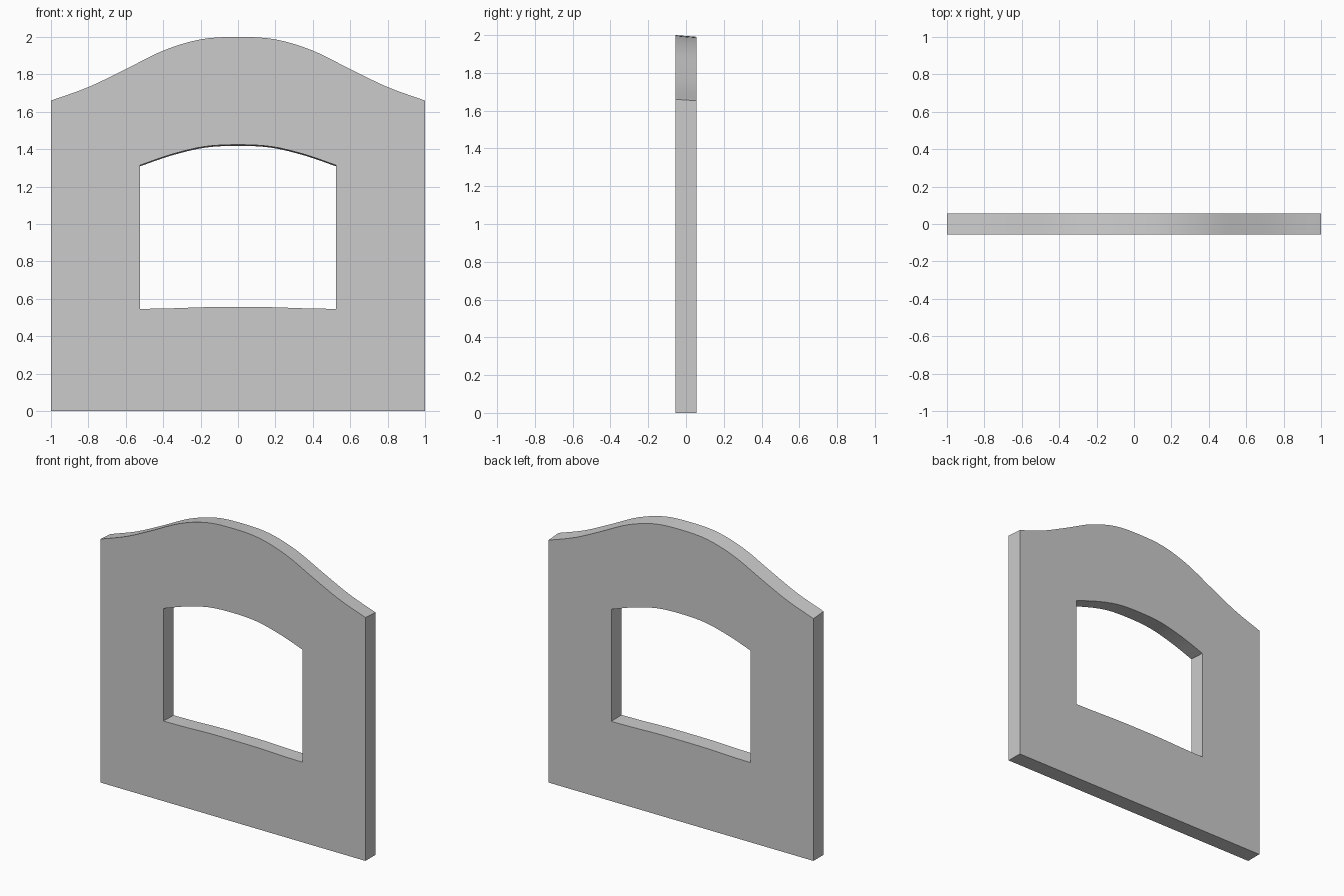
import bpy, bmesh

if "Cube" in bpy.data.objects:
    bpy.data.objects.remove(bpy.data.objects["Cube"])

HALF_DEPTH = 0.055


def smooth_curve(pts, steps=4):
    """Mirror a half profile about x = 0 and smooth it (Catmull-Rom)."""
    full = [(-x, z) for x, z in reversed(pts[1:])] + pts
    first, last = full[0], full[-1]
    ends = [tuple(2 * a - b for a, b in zip(first, full[1]))]
    tail = [tuple(2 * a - b for a, b in zip(last, full[-2]))]
    p = ends + full + tail
    out = []
    for i in range(1, len(p) - 2):
        for s in range(steps):
            t = s / steps
            out.append(tuple(
                0.5 * (2 * b + (c - a) * t + (2 * a - 5 * b + 4 * c - d) * t ** 2
                       + (3 * b - a - 3 * c + d) * t ** 3)
                for a, b, c, d in zip(p[i - 1], p[i], p[i + 1], p[i + 2])))
    return out + [last]


def add_loop(bm, pts):
    verts = [bm.verts.new((x, -HALF_DEPTH, z)) for x, z in pts]
    return [bm.edges.new((v, verts[(i + 1) % len(verts)])) for i, v in enumerate(verts)]


# Wall outline with its humped top, and the arched window opening
crest = smooth_curve([(0, 2.0), (0.2, 1.987), (0.4, 1.927), (0.6, 1.828), (0.8, 1.732), (1, 1.66)])
arch = smooth_curve([(0, 1.424), (0.18, 1.414), (0.36, 1.371), (0.525, 1.314)])
sill = smooth_curve([(0, 0.556), (0.18, 0.555), (0.36, 0.549), (0.525, 0.546)])

bm = bmesh.new()
edges = add_loop(bm, [(1, 0), (-1, 0)] + crest)
edges += add_loop(bm, sill + arch[::-1])
front = bmesh.ops.triangle_fill(bm, edges=edges, use_beauty=True, use_dissolve=False)
faces = [g for g in front["geom"] if isinstance(g, bmesh.types.BMFace)]

# Thickness, with the back dipping slightly towards the top
back = bmesh.ops.extrude_face_region(bm, geom=faces, use_keep_orig=True)
for g in back["geom"]:
    if isinstance(g, bmesh.types.BMVert):
        g.co.y = HALF_DEPTH
        g.co.z *= 0.9955
bmesh.ops.recalc_face_normals(bm, faces=bm.faces)

mesh = bpy.data.meshes.new("window_wall")
bm.to_mesh(mesh)
bm.free()
wall = bpy.data.objects.new("window_wall", mesh)
bpy.context.collection.objects.link(wall)
bpy.context.view_layer.objects.active = wall
wall.select_set(True)
bpy.ops.object.shade_smooth_by_angle()
